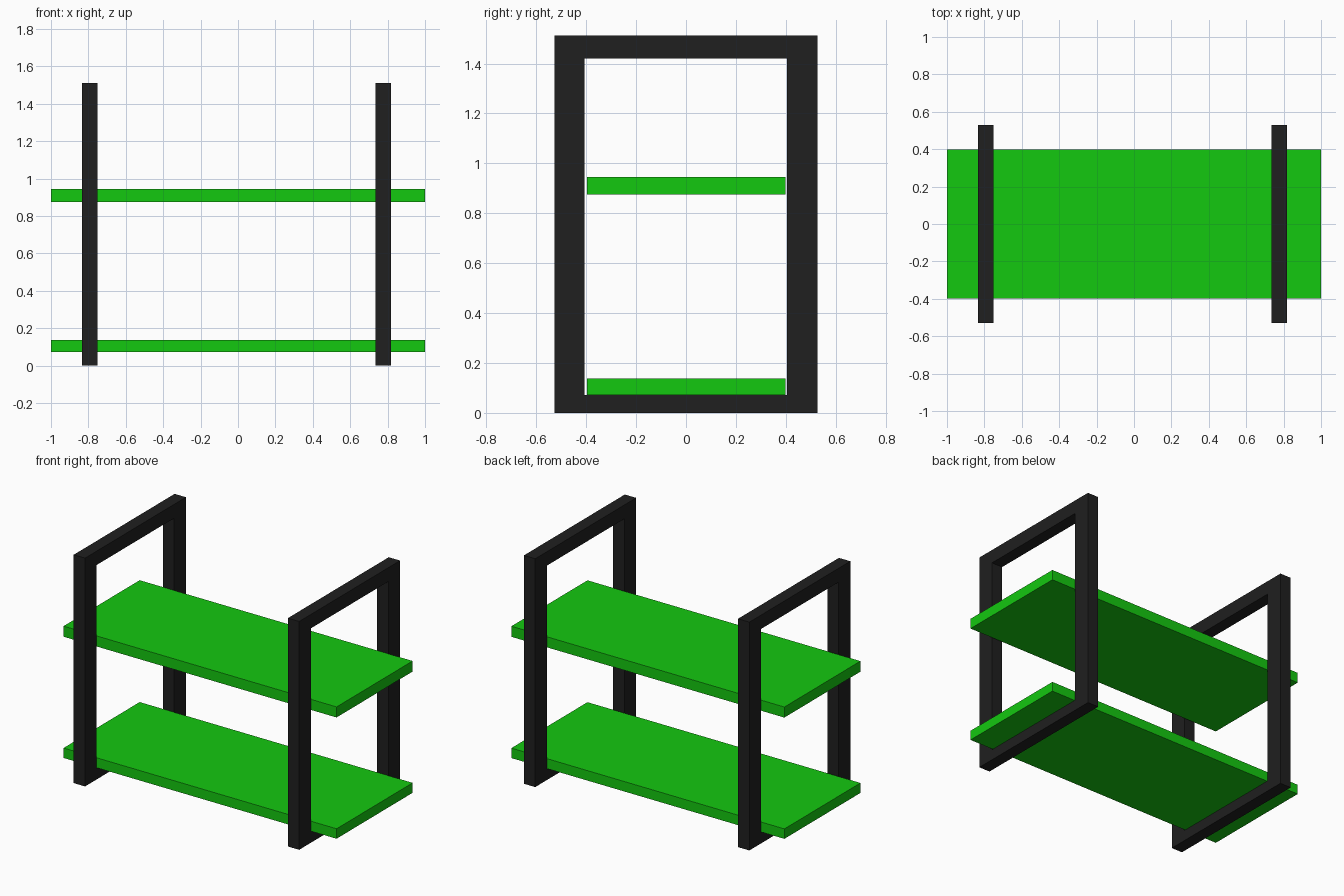
import bpy
import bmesh

if "Cube" in bpy.data.objects:
    bpy.data.objects.remove(bpy.data.objects["Cube"])


def material(name, color):
    mat = bpy.data.materials.new(name)
    mat.diffuse_color = color
    mat.use_nodes = True
    mat.node_tree.nodes["Principled BSDF"].inputs["Base Color"].default_value = mat.diffuse_color
    return mat


def finish(name, bm, mat):
    bmesh.ops.recalc_face_normals(bm, faces=bm.faces)
    mesh = bpy.data.meshes.new(name)
    bm.to_mesh(mesh)
    bm.free()
    mesh.materials.append(mat)
    obj = bpy.data.objects.new(name, mesh)
    bpy.context.collection.objects.link(obj)
    return obj


def rect(y0, y1, z0, z1):
    return [(y0, z0), (y1, z0), (y1, z1), (y0, z1)]


def frame(name, x0, x1, mat):
    # closed rectangular ring, extruded along x
    bm = bmesh.new()
    outer = [bm.verts.new((x0, y, z)) for y, z in rect(-0.528, 0.528, 0, 1.512)]
    inner = [bm.verts.new((x0, y, z)) for y, z in rect(-0.406, 0.404, 0.072, 1.42)]
    faces = []
    for i in range(4):
        j = (i + 1) % 4
        faces.append(bm.faces.new((outer[i], outer[j], inner[j], inner[i])))
    new = bmesh.ops.extrude_face_region(bm, geom=faces, use_keep_orig=True)["geom"]
    verts = [g for g in new if isinstance(g, bmesh.types.BMVert)]
    bmesh.ops.translate(bm, verts=verts, vec=(x1 - x0, 0, 0))
    return finish(name, bm, mat)


def shelf(name, z0, z1, mat):
    bm = bmesh.new()
    bmesh.ops.create_cube(bm, size=1)
    bmesh.ops.scale(bm, verts=bm.verts, vec=(2, 0.796, z1 - z0))
    bmesh.ops.translate(bm, verts=bm.verts, vec=(0, 0.001, (z0 + z1) / 2))
    return finish(name, bm, mat)


black = material("black_metal", (0.014, 0.014, 0.014, 1))
green = material("green_board", (0.007, 0.58, 0.005, 1))

# side frames
frame("left_frame", -0.834, -0.751, black)
frame("right_frame", 0.735, 0.818, black)

# shelf boards
shelf("lower_shelf", 0.072, 0.138, green)
shelf("upper_shelf", 0.875, 0.945, green)
